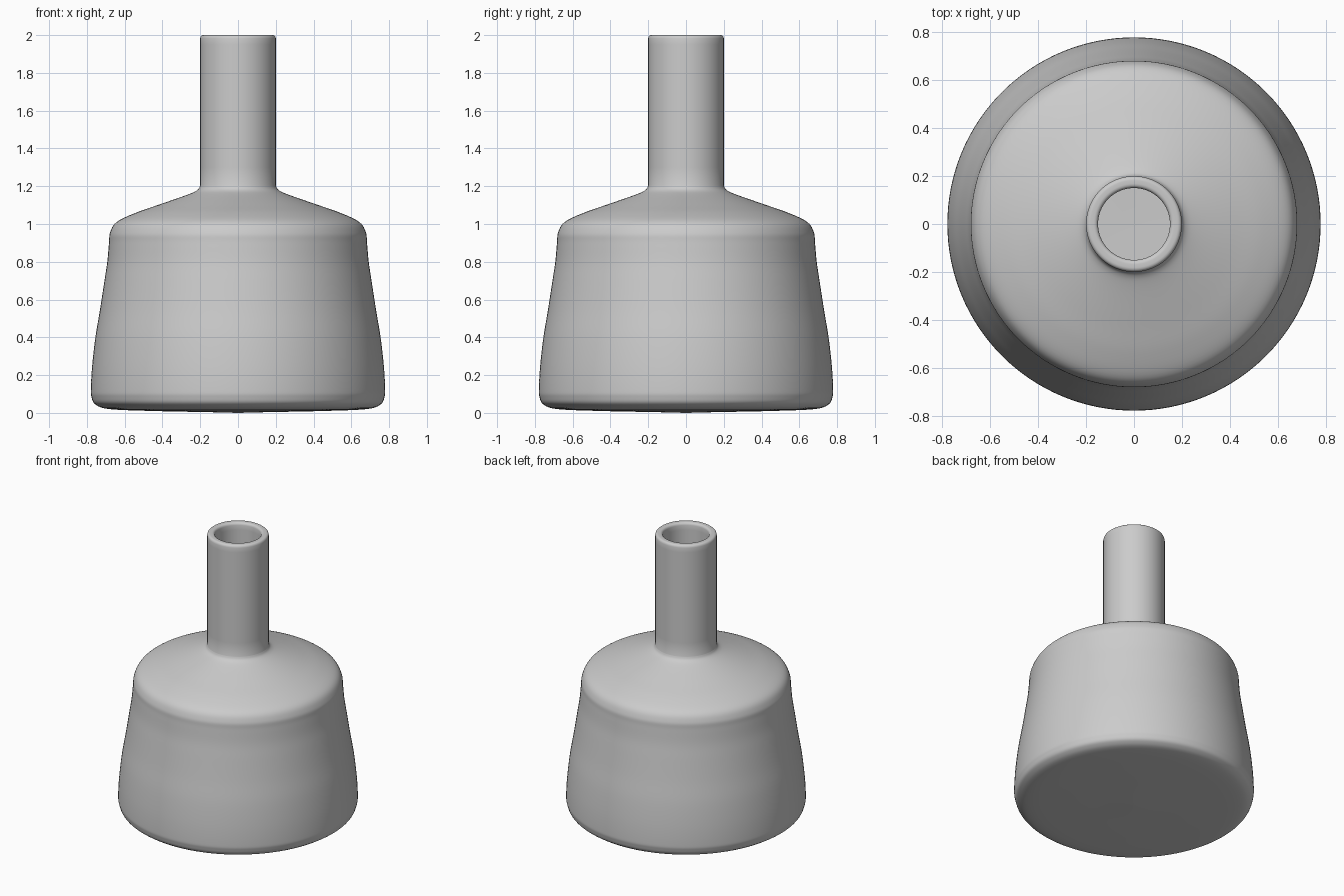
import bpy, bmesh, math
from mathutils import Vector

if "Cube" in bpy.data.objects:
    bpy.data.objects.remove(bpy.data.objects["Cube"])

SEGMENTS = 128


def smooth_curve(points, steps=6):
    """Catmull-Rom curve through (radius, height) points."""
    pts = [Vector(p) for p in points]
    pts = [pts[0]] + pts + [pts[-1]]
    out = []
    for i in range(1, len(pts) - 2):
        a, b, c, d = pts[i - 1:i + 3]
        for s in range(steps):
            t = s / steps
            out.append(0.5 * (2 * b + (c - a) * t + (2 * a - 5 * b + 4 * c - d) * t * t
                              + (3 * b - a - 3 * c + d) * t ** 3))
    return out + [pts[-1]]


def lathe(name, profile, material):
    """Revolve a profile that starts and ends on the z axis."""
    bm = bmesh.new()
    verts = [bm.verts.new((p[0], 0, p[1])) for p in profile]
    edges = [bm.edges.new(pair) for pair in zip(verts, verts[1:])]
    bmesh.ops.spin(bm, geom=verts + edges, cent=(0, 0, 0), axis=(0, 0, 1),
                   angle=math.tau, steps=SEGMENTS, use_duplicate=False)
    bmesh.ops.remove_doubles(bm, verts=bm.verts, dist=0.0001)
    bmesh.ops.recalc_face_normals(bm, faces=bm.faces)
    mesh = bpy.data.meshes.new(name)
    bm.to_mesh(mesh)
    bm.free()
    mesh.materials.append(material)
    obj = bpy.data.objects.new(name, mesh)
    bpy.context.collection.objects.link(obj)
    bpy.context.view_layer.objects.active = obj
    obj.select_set(True)
    bpy.ops.object.shade_smooth_by_angle(angle=math.radians(40))
    return obj


grey = bpy.data.materials.new("light grey")
grey.diffuse_color = (0.6, 0.6, 0.6, 1)
grey.use_nodes = True
grey.node_tree.nodes["Principled BSDF"].inputs["Base Color"].default_value = grey.diffuse_color

# Outer body: slightly domed base, flared side, rounded shoulder
body = smooth_curve([(0, 0), (0.16, 0.004), (0.45, 0.01), (0.68, 0.02), (0.755, 0.045),
                     (0.776, 0.085), (0.779, 0.13), (0.772, 0.25), (0.755, 0.4),
                     (0.73, 0.55), (0.707, 0.7), (0.692, 0.8), (0.683, 0.9),
                     (0.677, 0.955), (0.643, 1.01), (0.545, 1.058), (0.42, 1.102),
                     (0.265, 1.156), (0.215, 1.18), (0.2, 1.203)])
# Straight neck with a rounded lip
neck = [(0.2, 1.3), (0.2, 1.95), (0.2, 1.983), (0.197, 1.993), (0.19, 1.999),
        (0.182, 2.0), (0.168, 2.0), (0.16, 1.999), (0.153, 1.993), (0.15, 1.983),
        (0.15, 1.95), (0.15, 1.3)]
# Hollow inside
inside = smooth_curve([(0.15, 1.17), (0.19, 1.13), (0.4, 1.055), (0.53, 1.01),
                       (0.61, 0.97), (0.632, 0.9), (0.642, 0.8), (0.68, 0.55),
                       (0.722, 0.25), (0.728, 0.12), (0.7, 0.075), (0.6, 0.06), (0, 0.05)])

lathe("bottle", body + neck + inside, grey)
